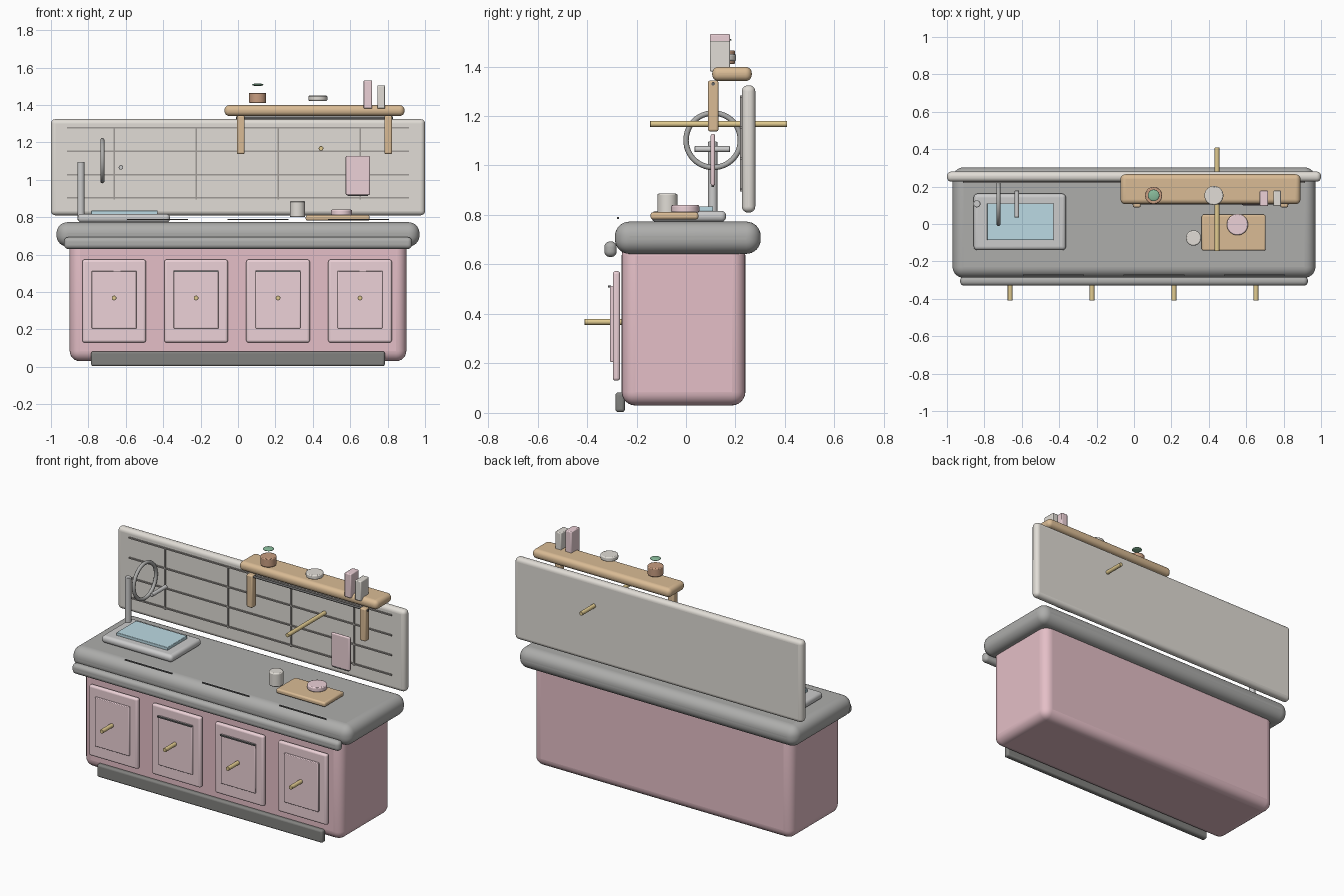
import bpy, math

# Palette
COL = {
    "pink": (0.78, 0.52, 0.57, 1), "light_pink": (0.84, 0.64, 0.68, 1),
    "grey": (0.42, 0.42, 0.41, 1), "steel": (0.58, 0.58, 0.57, 1),
    "dark": (0.13, 0.13, 0.13, 1), "kick": (0.22, 0.22, 0.21, 1),
    "cream": (0.75, 0.72, 0.67, 1), "grout": (0.35, 0.33, 0.31, 1),
    "wood": (0.70, 0.50, 0.30, 1), "gold": (0.76, 0.60, 0.28, 1),
    "water": (0.50, 0.70, 0.77, 1), "clay": (0.58, 0.34, 0.22, 1),
    "green": (0.25, 0.50, 0.33, 1),
}


def finish(name, col, bevel=0, seg=4):
    ob = bpy.context.object
    ob.name = name
    mat = bpy.data.materials.get(col) or bpy.data.materials.new(col)
    mat.diffuse_color = COL[col]
    ob.data.materials.append(mat)
    bpy.ops.object.shade_smooth_by_angle(angle=math.radians(35))
    if bevel:
        m = ob.modifiers.new("Bevel", 'BEVEL')
        m.width, m.segments = bevel, seg
        m.limit_method = 'ANGLE'
    return ob


def box(name, col, x, y, z, bevel=0, seg=4):
    """Box from (min, max) ranges on each axis."""
    bpy.ops.mesh.primitive_cube_add(size=1, location=[sum(r) / 2 for r in (x, y, z)])
    bpy.context.object.scale = [r[1] - r[0] for r in (x, y, z)]
    bpy.ops.object.transform_apply(location=False, rotation=False, scale=True)
    return finish(name, col, bevel, seg)


def rod(name, col, axis, c, r, span, bevel=0):
    """Cylinder along an axis; c gives the centre (axis entry ignored)."""
    loc = list(c)
    loc["xyz".index(axis)] = sum(span) / 2
    rot = {"x": (0, math.pi / 2, 0), "y": (math.pi / 2, 0, 0), "z": (0, 0, 0)}[axis]
    bpy.ops.mesh.primitive_cylinder_add(vertices=32, radius=r, depth=span[1] - span[0],
                                        location=loc, rotation=rot)
    return finish(name, col, bevel, 2)


# Cabinet, plinth and worktop
box("cabinet_body", "pink", (-0.90, 0.90), (-0.26, 0.24), (0.03, 0.69), 0.055, 6)
box("toe_kick", "kick", (-0.785, 0.785), (-0.285, -0.247), (0.003, 0.083), 0.012)
box("worktop", "grey", (-0.97, 0.97), (-0.287, 0.302), (0.643, 0.773), 0.058, 8)
box("worktop_lip", "grey", (-0.93, 0.93), (-0.33, -0.28), (0.63, 0.693), 0.023, 6)
for i, x in enumerate((-0.43, 0.107, 0.644)):
    box(f"worktop_line_{i}", "dark", (x - 0.163, x + 0.163), (-0.279, -0.271), (0.784, 0.791))

# Doors with raised panels and knobs
bays = [-0.6625 + 0.4383 * i for i in range(4)]
for i, x in enumerate(bays):
    box(f"door_{i}", "light_pink", (x - 0.17, x + 0.17), (-0.296, -0.266), (0.13, 0.573), 0.012)
    box(f"door_panel_{i}", "light_pink", (x - 0.12, x + 0.12), (-0.307, -0.29), (0.205, 0.513), 0.004, 2)
    if i in (1, 2):
        box(f"door_groove_{i}", "dark", (x - 0.12, x + 0.12), (-0.315, -0.303), (0.507, 0.515))
    rod(f"knob_{i}", "gold", "y", (x, 0, 0.368), 0.0125, (-0.41, -0.26), 0.002)

# Splashback with grout lines
box("splashback", "cream", (-1, 1), (0.226, 0.28), (0.81, 1.324), 0.024, 6)
for i, z in enumerate((0.904, 1.028, 1.153, 1.279)):
    box(f"grout_row_{i}", "grout", (-0.913, 0.913), (0.218, 0.23), (z - 0.004, z + 0.004))
for i, x in enumerate(bays):
    box(f"grout_column_{i}", "grout", (x - 0.004, x + 0.004), (0.218, 0.23), (0.895, 1.28))

# Sink and tap
box("sink", "steel", (-0.857, -0.364), (-0.14, 0.162), (0.772, 0.817), 0.02, 5)
box("water", "water", (-0.786, -0.43), (-0.086, 0.11), (0.815, 0.835), 0.003, 2)
rod("tap_post", "steel", "z", (-0.84, 0.108, 0), 0.019, (0.785, 1.096), 0.003)
rod("tap_spout", "steel", "y", (-0.626, 0, 1.066), 0.012, (0.035, 0.178), 0.002)
bpy.ops.mesh.primitive_torus_add(major_radius=0.11, minor_radius=0.011, major_segments=48,
                                 minor_segments=12, location=(-0.725, 0.11, 1.102),
                                 rotation=(0, math.pi / 2, 0))
finish("tap_ring", "grey")

# Shelf with brackets and rails
box("shelf", "wood", (-0.072, 0.89), (0.106, 0.266), (1.341, 1.399), 0.026, 6)
for i, x in enumerate((0.015, 0.803)):
    box(f"shelf_bracket_{i}", "wood", (x - 0.021, x + 0.021), (0.089, 0.131), (1.138, 1.343), 0.008, 3)
rod("hanging_rail", "dark", "x", (0, 0.11, 1.33), 0.007, (-0.01, 0.83))
rod("towel_rod", "gold", "y", (0.444, 0, 1.168), 0.0125, (-0.145, 0.409), 0.002)
box("towel", "light_pink", (0.576, 0.706), (0.1, 0.117), (0.918, 1.128), 0.007, 3)
box("towel_hem", "dark", (0.586, 0.696), (0.103, 0.114), (0.913, 0.92))

# Things on the shelf
rod("plant_pot", "clay", "z", (0.105, 0.153, 0), 0.046, (1.41, 1.465), 0.005)
bpy.ops.mesh.primitive_uv_sphere_add(segments=24, ring_count=12, radius=1, location=(0.105, 0.153, 1.508))
bpy.context.object.scale = (0.031, 0.031, 0.007)
finish("plant_leaves", "green")
rod("shelf_bowl", "cream", "z", (0.427, 0.152, 0), 0.051, (1.422, 1.45), 0.006)
box("pink_box", "light_pink", (0.672, 0.717), (0.096, 0.178), (1.38, 1.531), 0.005, 2)
box("cream_box", "cream", (0.745, 0.787), (0.096, 0.178), (1.38, 1.504), 0.005, 2)

# Things on the worktop
box("cutting_board", "wood", (0.362, 0.704), (-0.143, 0.05), (0.782, 0.811), 0.01, 3)
rod("round_dish", "light_pink", "z", (0.553, -0.003, 0), 0.057, (0.81, 0.84), 0.006)
rod("cup", "cream", "z", (0.318, -0.075, 0), 0.041, (0.80, 0.886), 0.006)
